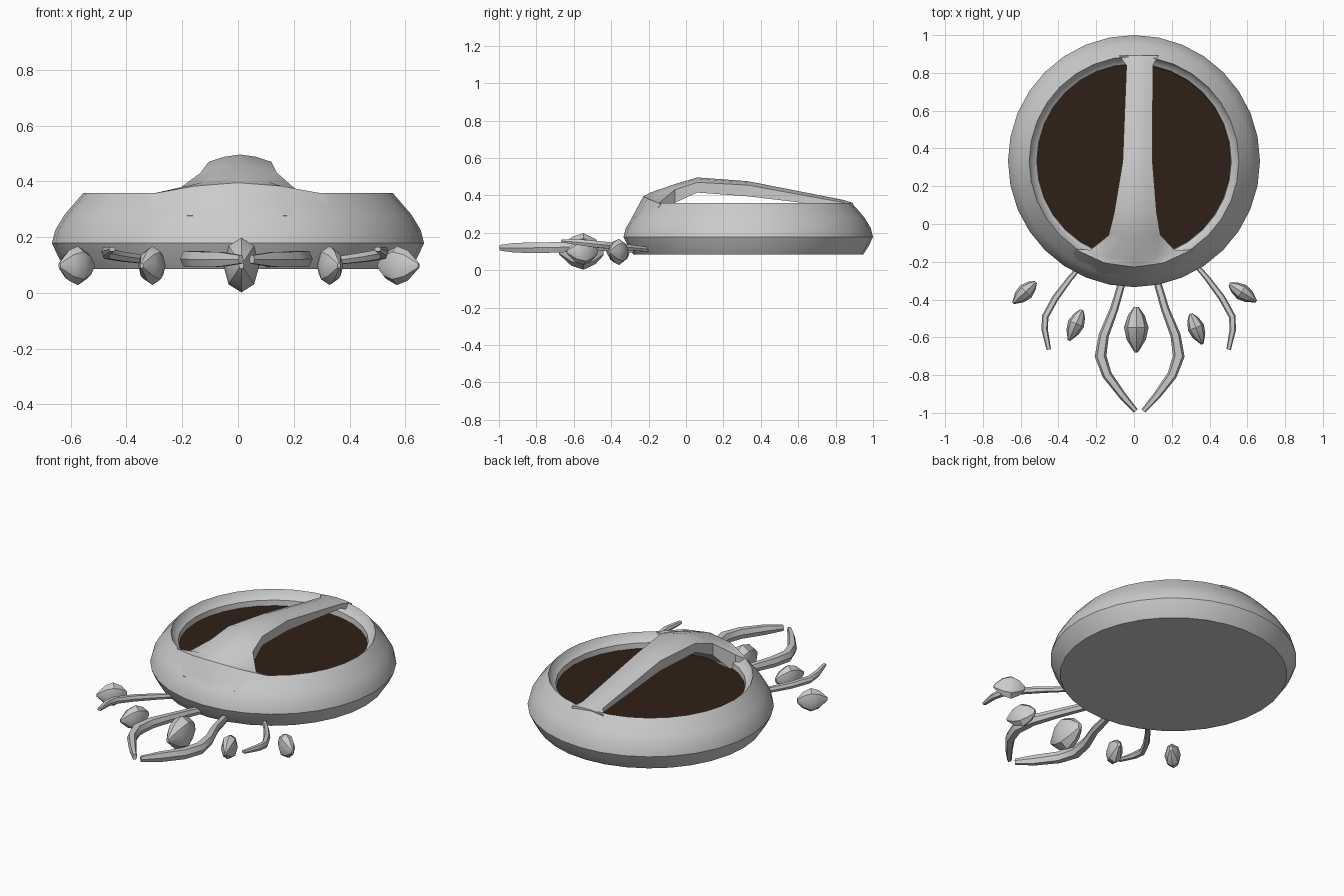
import bpy, bmesh, math
from mathutils import Vector, Matrix

if "Cube" in bpy.data.objects:
    bpy.data.objects.remove(bpy.data.objects["Cube"])

CY = 0.333  # centre of the round shell in y


def loft(name, rings, angle=None, closed=False):
    """Skin equal-length closed rings of points; cap both ends or join them."""
    bm = bmesh.new()
    rows = [[bm.verts.new(p) for p in r] for r in rings]
    n = len(rows[0])
    pairs = list(zip(rows, rows[1:] + rows[:1])) if closed else list(zip(rows, rows[1:]))
    for a, b in pairs:
        for i in range(n):
            j = (i + 1) % n
            bm.faces.new((a[i], a[j], b[j], b[i]))
    if not closed:
        bm.faces.new(rows[0])
        bm.faces.new(rows[-1])
    bmesh.ops.recalc_face_normals(bm, faces=bm.faces)
    me = bpy.data.meshes.new(name)
    bm.to_mesh(me)
    bm.free()
    ob = bpy.data.objects.new(name, me)
    bpy.context.collection.objects.link(ob)
    if angle:
        bpy.ops.object.select_all(action='DESELECT')
        ob.select_set(True)
        bpy.context.view_layer.objects.active = ob
        bpy.ops.object.shade_smooth_by_angle(angle=math.radians(angle))
    return ob


def circle(r, z, n=32):
    return [(r * math.cos(2 * math.pi * i / n), CY + r * math.sin(2 * math.pi * i / n), z)
            for i in range(n)]


# Round shell: underside, bulging wall, rim and sloped inner wall
profile = [(0.615, 0.085), (0.642, 0.125), (0.667, 0.178), (0.655, 0.225), (0.622, 0.28),
           (0.555, 0.358), (0.54, 0.325), (0.515, 0.31), (0.51, 0.26)]
loft("shell", [circle(r, z) for r, z in profile], 35)

# Dark surface inside the rim
floor = loft("dark_inset", [circle(0.53, 0.262), circle(0.53, 0.278)])
dark = bpy.data.materials.new("dark_brown")
dark.diffuse_color = (0.03, 0.014, 0.008, 1)
dark.use_nodes = True
dark.node_tree.nodes["Principled BSDF"].inputs["Base Color"].default_value = dark.diffuse_color
floor.data.materials.append(dark)

# Raised bridge over the opening: y, left x, right x, edge z, ridge z, underside z
rows = [(-0.290, -0.34, 0.34, 0.272, 0.280, 0.24),
        (-0.228, -0.31, 0.31, 0.355, 0.395, 0.24),
        (-0.190, -0.23, 0.22, 0.360, 0.415, 0.25),
        (-0.060, -0.135, 0.14, 0.430, 0.460, 0.36),
        (0.060, -0.105, 0.12, 0.470, 0.496, 0.415),
        (0.330, -0.06, 0.098, 0.455, 0.476, 0.395),
        (0.840, -0.04, 0.10, 0.362, 0.376, 0.335),
        (0.892, -0.08, 0.13, 0.350, 0.360, 0.30)]
rings = []
for y, xl, xr, ze, zc, zb in rows:
    def point(t, z):
        x = xl + (xr - xl) * t
        yy = CY - math.sqrt((CY - y) ** 2 - x * x) if y < -0.1 else y  # follow the round front
        return (x, yy, z)
    zm = ze + 0.7 * (zc - ze)
    rings.append([point(0, ze), point(0.25, zm), point(0.5, zc), point(0.75, zm), point(1, ze),
                  point(1, zb), point(0.5, zb), point(0, zb)])
loft("bridge", rings, 35)


# Curling strands at the front: x, y, z, half width, half height per point
def strand(name, pts):
    rings = []
    for i, (x, y, z, w, h) in enumerate(pts):
        a, b = pts[max(i - 1, 0)], pts[min(i + 1, len(pts) - 1)]
        side = Vector((b[1] - a[1], a[0] - b[0], 0)).normalized()
        c = Vector((x, y, z))
        up = Vector((0, 0, h))
        rings.append([c + side * w, c + side * w * 0.6 + up, c - side * w * 0.6 + up,
                      c - side * w, c - side * w * 0.6 - up, c + side * w * 0.6 - up])
    loft(name, rings, 30)


inner = [(0.06, -0.22, 0.11, 0.018, 0.018), (0.097, -0.32, 0.115, 0.020, 0.020),
         (0.135, -0.45, 0.125, 0.022, 0.022), (0.19, -0.59, 0.125, 0.027, 0.026),
         (0.207, -0.70, 0.122, 0.031, 0.028), (0.172, -0.80, 0.12, 0.026, 0.028),
         (0.09, -0.91, 0.12, 0.020, 0.026), (0.02, -0.99, 0.12, 0.013, 0.015)]
outer = [(0.28, -0.19, 0.11, 0.012, 0.012), (0.365, -0.29, 0.12, 0.015, 0.015),
         (0.44, -0.39, 0.13, 0.018, 0.017), (0.495, -0.49, 0.14, 0.018, 0.018),
         (0.498, -0.56, 0.148, 0.017, 0.016), (0.476, -0.665, 0.157, 0.012, 0.008)]
for label, s in (("right", 1), ("left", -1)):
    for kind, pts, mid in (("inner", inner, 0.03), ("outer", outer, 0.025)):
        strand(f"{label}_{kind}_strand", [(mid + s * x, y, z, w, h) for x, y, z, w, h in pts])


# Faceted droplets floating between the strands, long axis from a to b
def droplet(name, a, b, width, height, z):
    a, b = Vector((*a, z)), Vector((*b, z))
    d = b - a
    side = d.cross(Vector((0, 0, 1))).normalized()
    rings = []
    for t, r in ((0, 0.2), (0.18, 0.68), (0.45, 1), (0.72, 0.78), (1, 0.14)):
        rings.append([a + d * t + side * (r * width * math.cos(k * math.pi / 4))
                      + Vector((0, 0, r * height * math.sin(k * math.pi / 4))) for k in range(8)])
    loft(name, rings, 30)


droplet("middle_droplet", (0.012, -0.44), (0.012, -0.68), 0.065, 0.098, 0.1)
droplet("right_inner_droplet", (0.30, -0.475), (0.362, -0.637), 0.045, 0.07, 0.098)
droplet("left_inner_droplet", (-0.275, -0.455), (-0.345, -0.617), 0.045, 0.07, 0.098)
droplet("right_outer_droplet", (0.505, -0.318), (0.648, -0.41), 0.044, 0.07, 0.098)
droplet("left_outer_droplet", (-0.52, -0.308), (-0.64, -0.42), 0.044, 0.07, 0.098)
